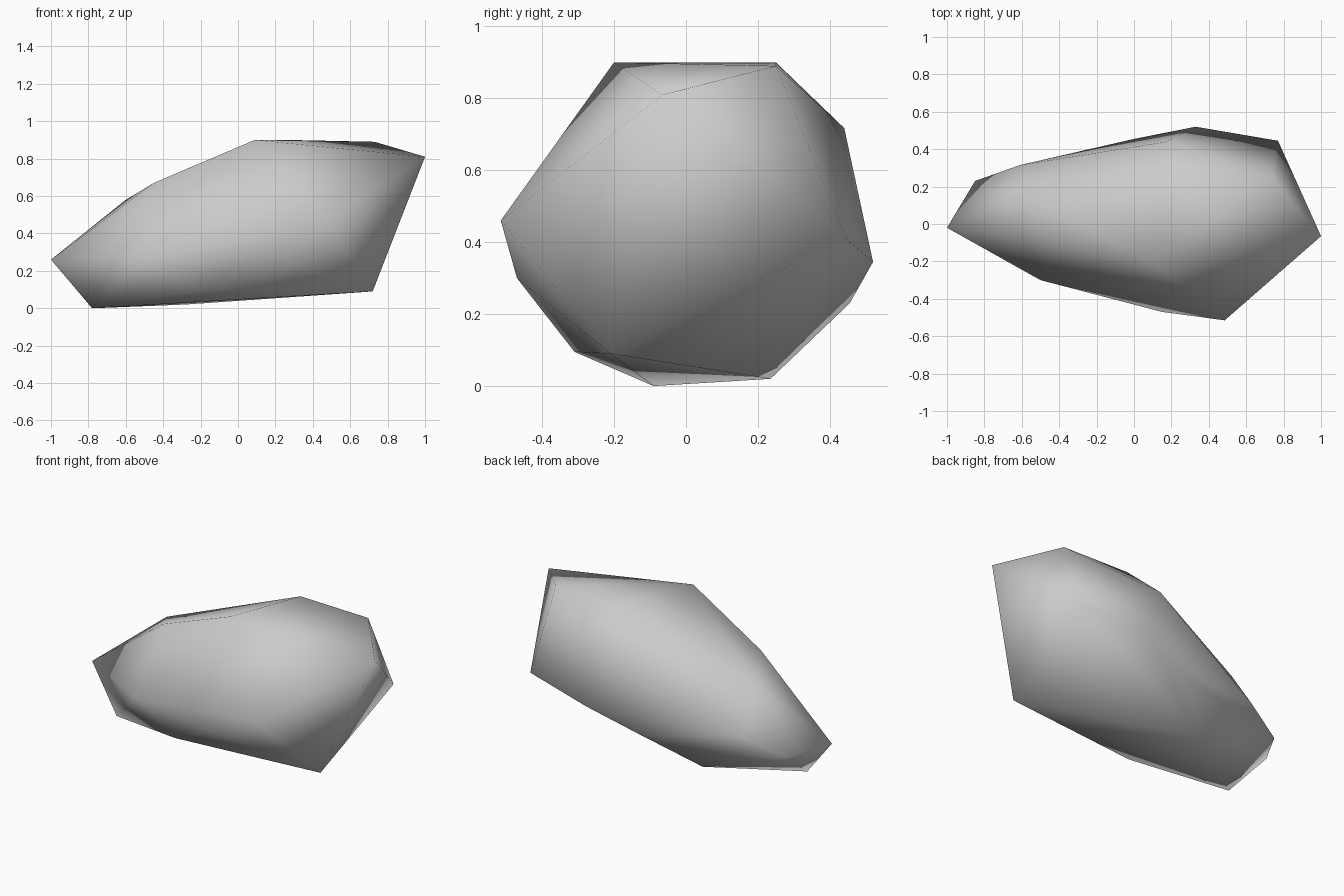
import bpy
import bmesh

# Corner points of the boulder, grouped by region
top = [(0.09, -0.20, 0.90), (0.26, 0.25, 0.90), (0.73, 0.25, 0.89),
       (1.00, -0.065, 0.81), (-0.45, -0.10, 0.67), (-0.60, 0.15, 0.58)]
back = [(0.175, 0.44, 0.717), (0.77, 0.445, 0.41), (0.33, 0.52, 0.345),
        (0.00, 0.455, 0.23), (-0.61, 0.315, 0.33), (-0.85, 0.23, 0.23)]
front = [(0.485, -0.515, 0.46), (0.15, -0.47, 0.30),
         (-0.50, -0.30, 0.27), (-1.00, -0.02, 0.26)]
bottom = [(0.72, -0.21, 0.09), (-0.22, -0.31, 0.095),
          (-0.28, 0.235, 0.02), (-0.78, -0.09, 0.00)]

# Wrap the points in a closed skin
bm = bmesh.new()
for p in top + back + front + bottom:
    bm.verts.new(p)
bmesh.ops.convex_hull(bm, input=bm.verts[:])
bmesh.ops.recalc_face_normals(bm, faces=bm.faces[:])
for f in bm.faces:
    f.smooth = True

mesh = bpy.data.meshes.new("boulder")
bm.to_mesh(mesh)
bm.free()

# Plain grey stone
stone = bpy.data.materials.new("stone grey")
stone.diffuse_color = (0.6, 0.6, 0.6, 1.0)
mesh.materials.append(stone)

boulder = bpy.data.objects.new("boulder", mesh)
bpy.context.collection.objects.link(boulder)
